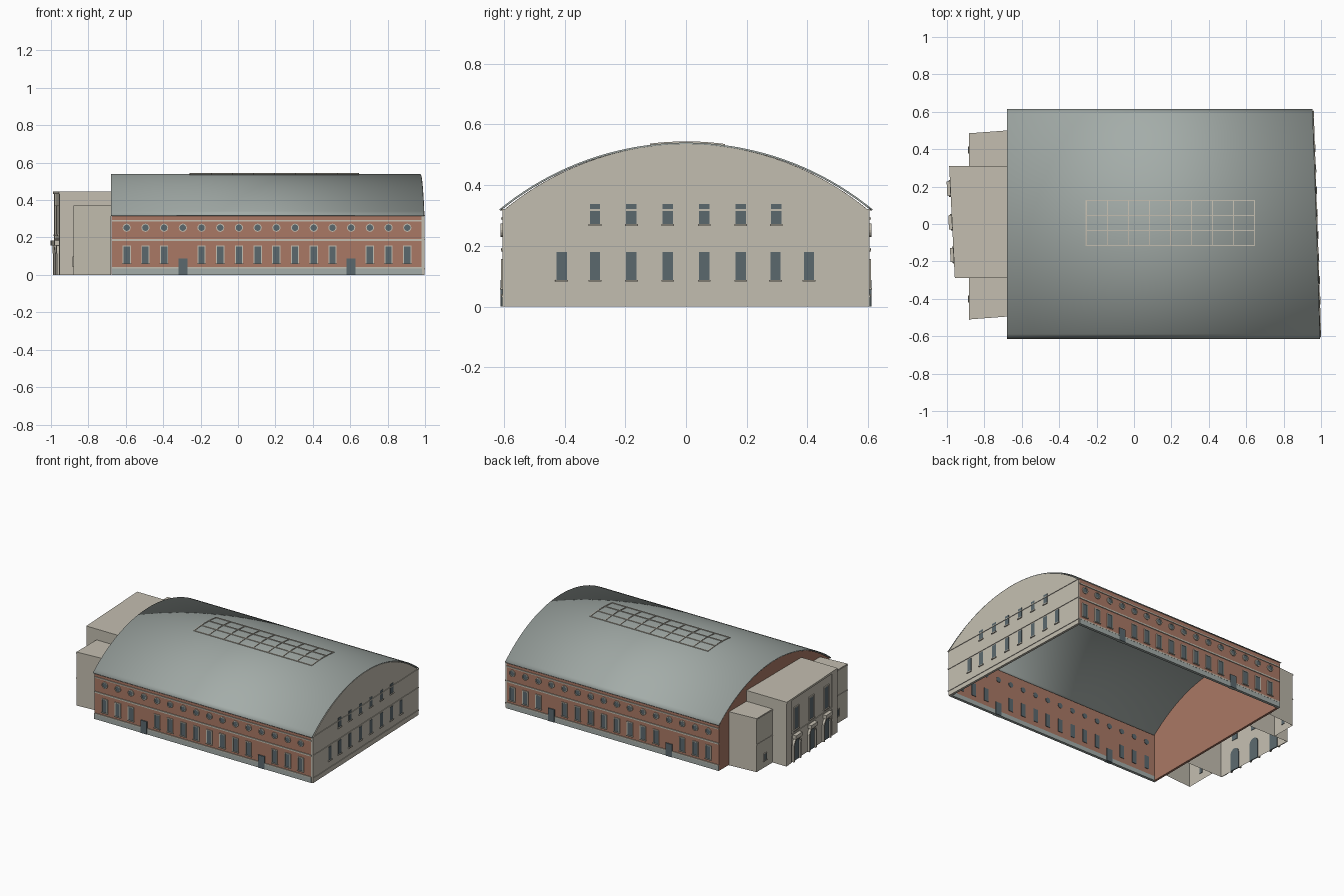
import bpy, bmesh, math
from mathutils import Matrix, Vector

if "Cube" in bpy.data.objects:
    bpy.data.objects.remove(bpy.data.objects["Cube"])


def material(name, rgb):
    m = bpy.data.materials.new(name)
    m.diffuse_color = (*rgb, 1)
    m.use_nodes = True
    m.node_tree.nodes["Principled BSDF"].inputs["Base Color"].default_value = m.diffuse_color
    return m


STONE = material("pale stone", (0.55, 0.515, 0.435))
BRICK = material("red brick", (0.40, 0.190, 0.130))
METAL = material("grey green metal", (0.37, 0.415, 0.395))
GLASS = material("dark glass", (0.105, 0.140, 0.155))


def frame(origin, along, out):
    """Wall frame: u runs along the wall, v points outward, z is up."""
    m = Matrix.Identity(4)
    m.col[0] = (*Vector((*along, 0)).normalized(), 0)
    m.col[1] = (*Vector((*out, 0)).normalized(), 0)
    m.col[3] = (*origin, 0, 1)
    return m


WORLD = Matrix.Identity(4)
FRONT = frame((0, -0.604), (1, 0), (0, -1))
BACK = frame((0, 0.604), (1, 0), (0, 1))
RIGHT = frame((0.976, 0), (-0.033, 1), (1, 0.033))
LEFT = frame((-0.676, 0), (0, 1), (-1, 0))
FACADE = frame((-0.965, 0.01), (-0.05, 1), (-1, -0.05))


def finish(name, bm, mat, m=WORLD):
    bm.transform(m)
    bmesh.ops.recalc_face_normals(bm, faces=bm.faces)
    me = bpy.data.meshes.new(name)
    bm.to_mesh(me)
    bm.free()
    me.materials.append(mat)
    ob = bpy.data.objects.new(name, me)
    bpy.context.collection.objects.link(ob)
    return ob


def add_box(bm, u0, u1, v0, v1, z0, z1):
    r = bmesh.ops.create_cube(bm, size=1)
    bmesh.ops.transform(bm, verts=r["verts"], matrix=Matrix.Translation(
        ((u0 + u1) / 2, (v0 + v1) / 2, (z0 + z1) / 2)) @ Matrix.Diagonal((u1 - u0, v1 - v0, z1 - z0, 1)))


def add_slab(bm, outline, v0, v1):
    """Extrude a (u, z) outline from v0 to v1."""
    a = [bm.verts.new((u, v0, z)) for u, z in outline]
    b = [bm.verts.new((u, v1, z)) for u, z in outline]
    bm.faces.new(a)
    bm.faces.new(b[::-1])
    for i in range(len(a)):
        j = (i + 1) % len(a)
        bm.faces.new((a[i], b[i], b[j], a[j]))


def boxes(name, mat, m, items):
    bm = bmesh.new()
    for b in items:
        add_box(bm, *b)
    return finish(name, bm, mat, m)


def slabs(name, mat, m, items):
    bm = bmesh.new()
    for s in items:
        add_slab(bm, *s)
    return finish(name, bm, mat, m)


def disc(u, z, r, n=16):
    return [(u + r * math.cos(i * math.tau / n), z + r * math.sin(i * math.tau / n)) for i in range(n)]


def add_rings(name, mat, m, centres, r0, r1, v0, v1, sweep, n):
    """Ring (full or half) trims around round openings."""
    bm = bmesh.new()
    for u, z in centres:
        pts = [(math.cos(i * sweep / n), math.sin(i * sweep / n)) for i in range(n + 1)]
        for (c0, s0), (c1, s1) in zip(pts, pts[1:]):
            add_slab(bm, [(u + r0 * c0, z + r0 * s0), (u + r1 * c0, z + r1 * s0),
                          (u + r1 * c1, z + r1 * s1), (u + r0 * c1, z + r0 * s1)], v0, v1)
    finish(name, bm, mat, m)


def surround(u, z0, z1, w, t, v):
    """Jambs, head and wider sill around a rectangular window."""
    h = w / 2
    return [(u - h - t, u - h, 0, v, z0, z1), (u + h, u + h + t, 0, v, z0, z1),
            (u - h - t, u + h + t, 0, v, z1, z1 + t),
            (u - h - 1.5 * t, u + h + 1.5 * t, 0, v * 1.4, z0 - t, z0)]


# Barrel roof
R, CZ, HALF = 0.969, -0.429, 0.615


def arc_z(y, r=R):
    return CZ + math.sqrt(r * r - y * y)


A = math.asin(HALF / R)
ARC = [R * math.sin(-A + 2 * A * i / 40) for i in range(41)]
bm = bmesh.new()
rows = [(bm.verts.new((-0.68, y, arc_z(y))), bm.verts.new((0.975 - 0.033 * y, y, arc_z(y)))) for y in ARC]
for p, q in zip(rows, rows[1:]):
    bm.faces.new((p[0], p[1], q[1], q[0]))
roof = finish("barrel_roof", bm, METAL)
if roof.data.polygons[20].normal.z < 0:
    roof.data.flip_normals()
roof.data.shade_smooth()
mod = roof.modifiers.new("thickness", "SOLIDIFY")
mod.thickness, mod.offset = 0.006, -1

# Skylight bars following the roof curve
bm = bmesh.new()
ROWS = [-0.115, -0.035, 0.045, 0.125]
COLS = [-0.255 + 0.1125 * i for i in range(9)]
for y in ROWS:
    add_box(bm, -0.258, 0.648, y - 0.003, y + 0.003, arc_z(y) - 0.002, arc_z(y) + 0.004)
bars = finish("skylight_long_bars", bm, STONE)
cross = []
steps = [-0.115 + 0.24 * i / 9 for i in range(10)]
top = [(y, arc_z(y) + 0.004) for y in steps]
low = [(y, arc_z(y) - 0.002) for y in reversed(steps)]
slabs("skylight_cross_bars", STONE, frame((0, 0), (0, 1), (1, 0)),
      [(top + low, x - 0.003, x + 0.003) for x in COLS])

# Gable end walls
gable = [(-0.604, 0)] + [(y * 0.604 / HALF, arc_z(y) - 0.005) for y in ARC] + [(0.604, 0)]
slabs("right_gable_wall", STONE, RIGHT, [(gable, -0.015, 0.001)])
slabs("left_gable_wall", BRICK, LEFT, [(gable, -0.015, 0)])

# Right gable bands and windows
boxes("right_gable_bands", STONE, RIGHT, [
    (-0.608, 0.608, 0, 0.005, z - 0.003, z + 0.003) for z in (0.033, 0.19, 0.318)])
lower = [(u, 0.088, 0.18) for u in (-0.41, -0.3, -0.18, -0.06, 0.06, 0.18, 0.295, 0.405)]
upper = [(u, 0.272, 0.338) for u in (-0.3, -0.18, -0.06, 0.06, 0.18, 0.297)]
boxes("right_gable_windows", GLASS, RIGHT, [
    (u - 0.017, u + 0.017, -0.018, 0.003, a, b) for u, a, b in lower + upper])
boxes("right_gable_sills", STONE, RIGHT, [
    (u - 0.021, u + 0.021, 0, 0.008, a - 0.006, a) for u, a, b in lower + upper])

# Long brick walls with windows, doors and bands
BAYS = [-0.595 + 0.1 * i for i in range(16)]
DOORS = [BAYS[3], BAYS[12]]
WINDOWS = [u for u in BAYS if u not in DOORS]
for side, m, end in (("front", FRONT, 0.985), ("back", BACK, 0.948)):
    boxes(side + "_wall", BRICK, m, [(-0.675, end, -0.015, 0, 0.03, 0.322)])
    boxes(side + "_plinth", METAL, m, [(-0.675, end, -0.015, 0.004, 0, 0.033)])
    boxes(side + "_bands", STONE, m, [(-0.675, end, 0, 0.005, a, b) for a, b in
                                      ((0.033, 0.041), (0.182, 0.192), (0.286, 0.293))])
    boxes(side + "_windows", GLASS, m, [(u - 0.017, u + 0.017, -0.018, 0.002, 0.062, 0.152) for u in WINDOWS])
    boxes(side + "_window_surrounds", STONE, m,
          [b for u in WINDOWS for b in surround(u, 0.062, 0.152, 0.034, 0.005, 0.006)])
    boxes(side + "_doors", GLASS, m, [(u - 0.024, u + 0.024, -0.018, 0.007, 0, 0.088) for u in DOORS])
    slabs(side + "_round_windows", GLASS, m, [(disc(u, 0.252, 0.018), -0.018, 0.002) for u in BAYS])
    add_rings(side + "_round_surrounds", STONE, m, [(u, 0.252) for u in BAYS],
              0.017, 0.022, 0, 0.007, math.tau, 16)


# Entrance block and side wings, open underneath
def annex(name, pts, height, walls):
    """Walls follow the first points of the plan; the last edge meets the hall."""
    bm = bmesh.new()
    lo = [bm.verts.new((x, y, 0)) for x, y in pts]
    hi = [bm.verts.new((x, y, height)) for x, y in pts]
    bm.faces.new(hi)
    for i in range(walls):
        bm.faces.new((lo[i], lo[i + 1], hi[i + 1], hi[i]))
    finish(name, bm, STONE)


annex("entrance_block", [(-0.68, -0.29), (-0.95, -0.29), (-0.98, 0.31), (-0.68, 0.31)], 0.445, 3)
annex("back_wing", [(-0.68, 0.50), (-0.88, 0.485), (-0.88, 0.31), (-0.68, 0.31)], 0.37, 2)
annex("front_wing", [(-0.68, -0.495), (-0.88, -0.51), (-0.88, -0.29), (-0.68, -0.29)], 0.37, 2)
WING = frame((-0.88, 0), (0, 1), (-1, 0))
boxes("wing_bands", STONE, WING, [(a, b, 0, 0.003, z, z + 0.005) for a, b in ((0.31, 0.487), (-0.512, -0.29))
                                  for z in (0.187, 0.36)])
boxes("wing_small_windows", GLASS, WING, [(u - 0.013, u + 0.013, -0.003, 0.003, 0.05, 0.095)
                                          for u in (0.395, -0.4)])
boxes("wing_window_surrounds", STONE, WING,
      [b for u in (0.395, -0.4) for b in surround(u, 0.05, 0.095, 0.026, 0.004, 0.005)])

# Entrance facade: cornice, bands, tall windows and arched portals
PORTALS = (0.18, 0.0, -0.175)
boxes("facade_bands", STONE, FACADE, [(-0.30, 0.30, 0, 0.004, 0.187, 0.195), (-0.30, 0.30, 0, 0.008, 0.432, 0.445),
                                      (-0.30, -0.24, 0, 0.005, 0, 0.44), (0.24, 0.30, 0, 0.005, 0, 0.44)])
boxes("facade_windows", GLASS, FACADE, [(u - 0.024, u + 0.024, -0.003, 0.003, 0.215, 0.365) for u in PORTALS])
boxes("facade_window_surrounds", STONE, FACADE,
      [b for u in PORTALS for b in surround(u, 0.215, 0.365, 0.048, 0.006, 0.007)])
slabs("portal_doors", GLASS, FACADE, [
    ([(u - 0.036, 0)] + [(u - 0.036 * math.cos(i * math.pi / 12), 0.115 + 0.036 * math.sin(i * math.pi / 12))
                         for i in range(13)] + [(u + 0.036, 0)], -0.004, 0.003) for u in PORTALS])
add_rings("portal_arches", STONE, FACADE, [(u, 0.115) for u in PORTALS], 0.034, 0.044, 0, 0.016, math.pi, 12)
boxes("portal_pillars", STONE, FACADE, [(u + s * 0.039 - 0.006, u + s * 0.039 + 0.006, 0, 0.014, 0, 0.117)
                                        for u in PORTALS for s in (-1, 1)])
boxes("portal_hoods", STONE, FACADE, [(u - 0.038, u + 0.038, 0, 0.026, 0.158, 0.184) for u in PORTALS])
